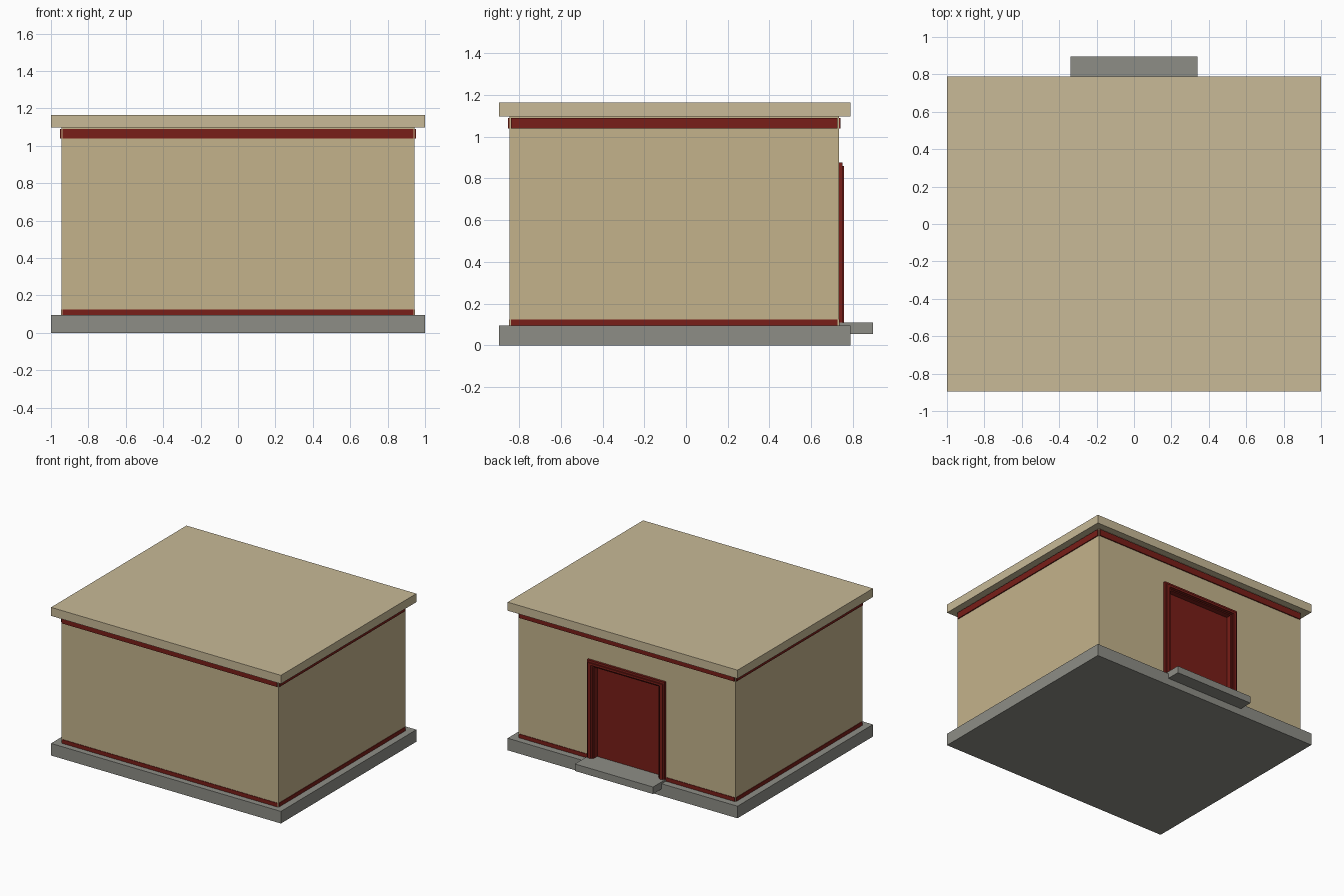
import bpy, bmesh

if "Cube" in bpy.data.objects:
    bpy.data.objects.remove(bpy.data.objects["Cube"])


def mat(name, rgb):
    m = bpy.data.materials.new(name)
    m.diffuse_color = (*rgb, 1)
    m.use_nodes = True
    m.node_tree.nodes["Principled BSDF"].inputs["Base Color"].default_value = m.diffuse_color
    return m


TAN = mat("tan_wall", (0.55, 0.45, 0.26))
ROOF = mat("tan_roof", (0.58, 0.49, 0.31))
RED = mat("dark_red", (0.19, 0.013, 0.009))
GREY = mat("concrete", (0.27, 0.27, 0.24))


def box(name, x, y, z, material):
    """Box from (min, max) ranges on each axis."""
    bm = bmesh.new()
    bmesh.ops.create_cube(bm, size=1)
    for v in bm.verts:
        for i, r in enumerate((x, y, z)):
            v.co[i] = r[0] if v.co[i] < 0 else r[1]
    me = bpy.data.meshes.new(name)
    bm.to_mesh(me)
    bm.free()
    ob = bpy.data.objects.new(name, me)
    bpy.context.collection.objects.link(ob)
    if material:
        me.materials.append(material)
    return ob


WX, Y0, Y1 = 0.943, -0.845, 0.732      # wall faces
OPEN, HEAD, PANEL_Y = 0.29, 0.835, 0.70  # door opening

# slab, entrance step and roof
box("base_slab", (-1, 1), (-0.895, 0.788), (0, 0.095), GREY)
box("entrance_step", (-0.34, 0.34), (0.69, 0.895), (0.055, 0.11), GREY)
box("roof_slab", (-1, 1), (-0.895, 0.788), (1.098, 1.165), ROOF)

# walls with a shallow door recess
walls = box("walls", (-WX, WX), (Y0, Y1), (0.095, 1.098), TAN)
cutter = box("door_cutter", (-OPEN, OPEN), (PANEL_Y - 0.02, 1), (0, HEAD), None)
cutter.hide_render = True
mod = walls.modifiers.new("door_recess", "BOOLEAN")
mod.operation, mod.object, mod.solver = "DIFFERENCE", cutter, "EXACT"
bpy.context.view_layer.objects.active = walls
bpy.ops.object.modifier_apply(modifier=mod.name)
bpy.data.objects.remove(cutter)

# door panel filling the recess
box("door_panel", (-OPEN, OPEN), (PANEL_Y - 0.02, PANEL_Y), (0.095, HEAD), RED)

# door casing: jambs with a raised bead, and a lintel
for s, side in ((-1, "left"), (1, "right")):
    def span(a, b):
        return tuple(sorted((s * a, s * b)))
    box(side + "_jamb", span(OPEN, 0.337), (Y1 - 0.004, 0.75), (0.11, HEAD), RED)
    box(side + "_jamb_bead", span(0.30, 0.325), (0.745, 0.758), (0.11, 0.86), RED)
    box(side + "_jamb_lining", span(OPEN - 0.008, OPEN), (PANEL_Y, 0.742), (0.11, HEAD), RED)
box("lintel", (-0.337, 0.337), (Y1 - 0.004, 0.75), (HEAD, 0.877), RED)
box("lintel_bead", (-0.30, 0.30), (0.745, 0.758), (0.843, 0.86), RED)
box("lintel_lining", (-OPEN, OPEN), (PANEL_Y, 0.742), (HEAD - 0.008, HEAD), RED)

# red trim strips around the walls, stopping just short of the corners
for label, z, out in (("cornice", (1.04, 1.09), 0.008), ("skirting", (0.095, 0.125), 0.004)):
    g = 0.006
    box("front_" + label, (-WX + g, WX - g), (Y0 - out, Y0 + 0.002), z, RED)
    for s, side in ((-1, "left"), (1, "right")):
        xs = tuple(sorted((s * (WX - 0.002), s * (WX + out))))
        box(side + "_" + label, xs, (Y0 + g, Y1 - g), z, RED)
    if label == "cornice":
        box("back_cornice", (-WX + g, WX - g), (Y1 - 0.002, Y1 + out), z, RED)
    else:
        box("back_left_skirting", (-WX + g, -0.337), (Y1 - 0.002, Y1 + out), z, RED)
        box("back_right_skirting", (0.337, WX - g), (Y1 - 0.002, Y1 + out), z, RED)
